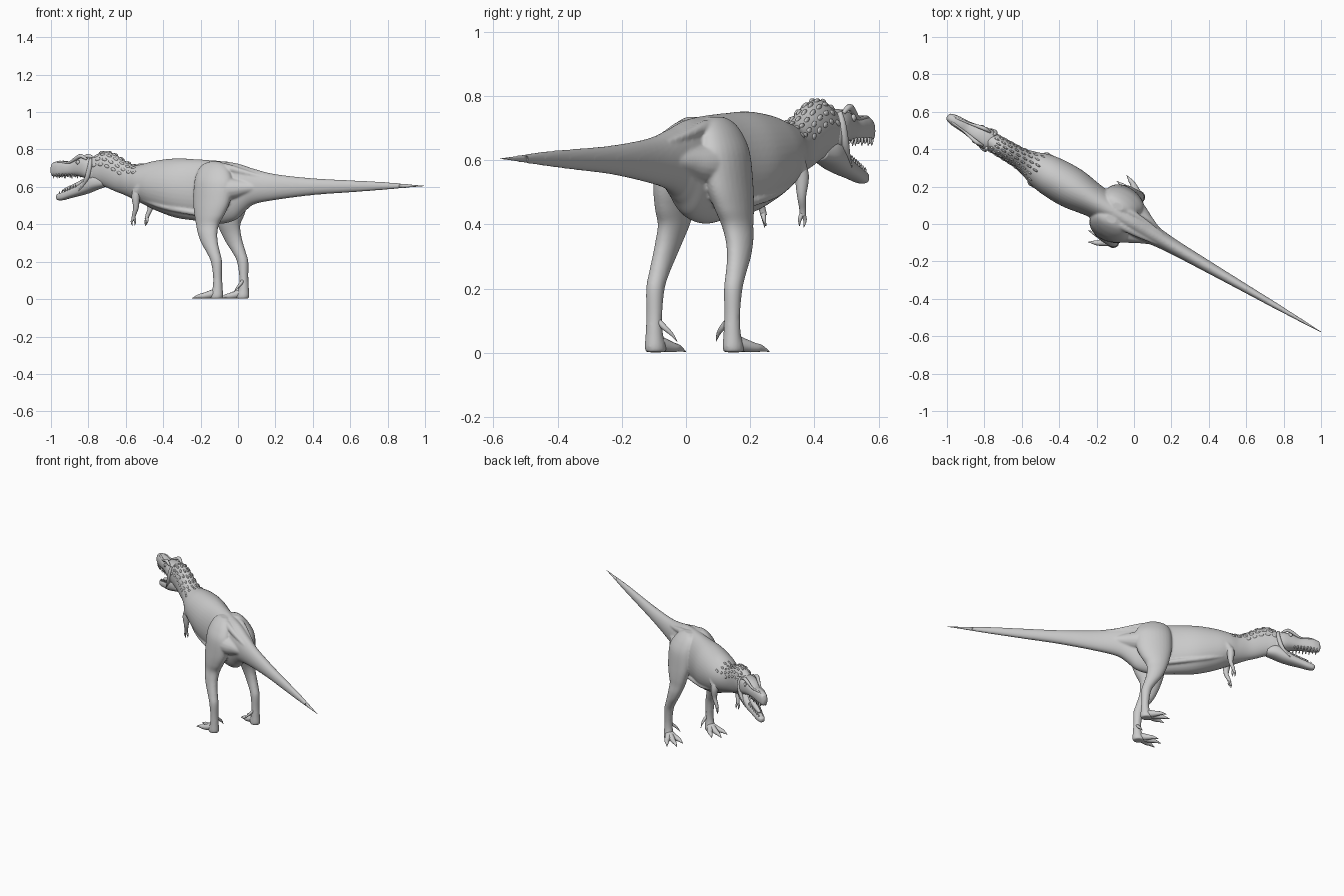
import bpy, bmesh, math
from mathutils import Vector

# Local frame: x runs head (-) to tail (+), y sideways; every object is turned 30 degrees.
TURN = math.radians(-30)


def finish(name, bm, mirror=False):
    bmesh.ops.recalc_face_normals(bm, faces=bm.faces)
    me = bpy.data.meshes.new(name)
    bm.to_mesh(me)
    bm.free()
    ob = bpy.data.objects.new(name, me)
    bpy.context.collection.objects.link(ob)
    ob.rotation_euler.z = TURN
    for p in me.polygons:
        p.use_smooth = True
    if mirror:
        m = ob.modifiers.new("mirror", 'MIRROR')
        m.use_axis = (False, True, False)
        m.use_mirror_merge = False
    return ob


def smooth_rows(rows, n):
    """Catmull-Rom interpolation of a table of section values."""
    out = []
    last = len(rows) - 1
    for i in range(last):
        a, b, c, d = rows[max(i - 1, 0)], rows[i], rows[i + 1], rows[min(i + 2, last)]
        for k in range(n):
            t = k / n
            out.append([0.5 * (2 * q + (r - p) * t + (2 * p - 5 * q + 4 * r - s) * t * t
                               + (3 * q - p - 3 * r + s) * t ** 3) for p, q, r, s in zip(a, b, c, d)])
    return out + [list(rows[-1])]


def skin(bm, rings):
    loops = [[bm.verts.new(v) for v in r] for r in rings]
    n = len(loops[0])
    for a, b in zip(loops, loops[1:]):
        for i in range(n):
            bm.faces.new((a[i], a[(i + 1) % n], b[(i + 1) % n], b[i]))
    bm.faces.new(loops[0])
    bm.faces.new(loops[-1])


def circle(n, p=1.0):
    for i in range(n):
        a = 2 * math.pi * i / n
        c, s = math.cos(a), math.sin(a)
        yield math.copysign(abs(c) ** p, c), math.copysign(abs(s) ** p, s)


def long_rings(rows, n=5, sides=32, p=1.0):
    """Sections along x: (x, bottom, top, half width)."""
    return [[(x, w * c, (lo + hi) / 2 + (hi - lo) / 2 * s) for c, s in circle(sides, p)]
            for x, lo, hi, w in smooth_rows(rows, n)]


def long_loft(name, rows, p=1.0):
    bm = bmesh.new()
    skin(bm, long_rings(rows, p=p))
    return finish(name, bm)


def tube(bm, pts, n=4, sides=10):
    """Tapered tube through points (x, y, z, radius)."""
    rows = smooth_rows(pts, n)
    rings = []
    for i, r in enumerate(rows):
        d = Vector(rows[min(i + 1, len(rows) - 1)][:3]) - Vector(rows[max(i - 1, 0)][:3])
        u = d.cross(Vector((0.1, 1, 0.1))).normalized()
        v = d.cross(u).normalized()
        rings.append([Vector(r[:3]) + (u * c + v * s) * max(r[3], 0.0005) for c, s in circle(sides)])
    skin(bm, rings)


def tubes(name, paths, mirror=True):
    bm = bmesh.new()
    for p in paths:
        tube(bm, p)
    return finish(name, bm, mirror)


def blob(bm, pos, size, tilt=0.0):
    vs = bmesh.ops.create_uvsphere(bm, u_segments=10, v_segments=6, radius=1)["verts"]
    for v in vs:
        x, y, z = (v.co[k] * size[k] for k in range(3))
        v.co = Vector(pos) + Vector((x * math.cos(tilt) - z * math.sin(tilt), y,
                                     x * math.sin(tilt) + z * math.cos(tilt)))


# Sharp end of the tail
long_loft("tail_tip", [(1.156, .6045, .6055, .001), (1.0, .594, .6165, .010)])

# Tail, trunk and neck sections
trunk = [(1.14, .602, .608, .003), (.9, .584, .626, .015), (.7, .571, .635, .022),
         (.46, .556, .646, .031), (.23, .530, .668, .041),
         (.10, .507, .696, .055), (.04, .47, .713, .064), (-.02, .422, .728, .071),
         (-.12, .402, .739, .078), (-.25, .418, .747, .09), (-.38, .435, .752, .11),
         (-.5, .473, .741, .108), (-.58, .508, .724, .095), (-.64, .533, .716, .074),
         (-.70, .557, .740, .059), (-.76, .577, .774, .055), (-.82, .60, .789, .053),
         (-.88, .615, .768, .05), (-.93, .64, .74, .035)]

# Thigh, shin and ankle: sections along z (z, x, half length, y, half width)
leg = [(.735, -.12, .03, .04, .02), (.718, -.12, .07, .048, .036), (.68, -.113, .098, .063, .052),
       (.62, -.105, .114, .080, .062), (.52, -.108, .108, .095, .058), (.45, -.115, .088, .107, .050),
       (.40, -.122, .067, .114, .043), (.35, -.115, .056, .126, .038), (.30, -.098, .048, .134, .033),
       (.25, -.073, .038, .138, .030), (.20, -.052, .031, .14, .028), (.12, -.045, .024, .14, .025),
       (.06, -.045, .027, .14, .027), (.02, -.052, .037, .14, .032), (.002, -.054, .034, .14, .03)]

# Muscle folds: hip to tail, thigh to tail, belly edge, shoulder
folds = [[(-.14, .035, .715, .018), (-.05, .042, .705, .020), (.04, .038, .682, .017), (.16, .028, .655, .008)],
         [(-.06, .066, .59, .07), (.0, .052, .59, .058), (.06, .038, .595, .042), (.16, .022, .60, .015)],
         [(-.12, .05, .445, .014), (-.27, .066, .468, .016), (-.42, .075, .497, .016), (-.54, .066, .53, .010)],
         [(-.50, .085, .66, .014), (-.56, .082, .60, .02), (-.59, .078, .555, .02)]]

# Body, legs and muscles fused into one skin
bm = bmesh.new()
skin(bm, long_rings(trunk, 6, 40))
skin(bm, [[(x + a * c, y + b * s, z) for c, s in circle(28)] for z, x, a, y, b in smooth_rows(leg, 5)])
for f in folds:
    tube(bm, f, sides=16)
body = finish("body", bm, True)
remesh = body.modifiers.new("fuse", 'REMESH')
remesh.mode = 'VOXEL'
remesh.voxel_size = 0.005
remesh.use_smooth_shade = True
relax = body.modifiers.new("relax", 'SMOOTH')
relax.factor = 0.5
relax.iterations = 10

# Skull with snout, and open lower jaw
long_loft("skull", [(-.85, .655, .745, .04), (-.88, .625, .756, .054), (-.92, .64, .760, .057),
                    (-.97, .655, .755, .048), (-1.02, .660, .735, .037), (-1.07, .658, .739, .033),
                    (-1.11, .655, .738, .030), (-1.14, .657, .728, .022), (-1.148, .664, .716, .016),
                    (-1.153, .68, .70, .006)], p=.8)
long_loft("lower_jaw", [(-.82, .60, .66, .035), (-.87, .585, .668, .05), (-.92, .567, .655, .05),
                        (-.97, .554, .615, .042), (-1.03, .541, .59, .033), (-1.08, .529, .572, .026),
                        (-1.11, .529, .563, .018), (-1.119, .54, .556, .007)], p=.8)

# Tongue, brow ridges, cheek folds and eyes
tubes("tongue", [[(-.93, 0, .635, .018), (-1.0, 0, .602, .018), (-1.06, 0, .585, .012),
                  (-1.08, 0, .582, .003)]], False)
tubes("brow_ridge", [[(-.91, .041, .748, .006), (-.945, .042, .765, .011), (-.98, .036, .752, .010),
                      (-1.03, .026, .730, .006), (-1.09, .018, .734, .006), (-1.12, .013, .730, .003)]])
tubes("cheek_fold", [[(-.885, .042, .750, .008), (-.885, .052, .71, .012), (-.90, .052, .655, .013),
                      (-.93, .046, .61, .008), (-.96, .041, .58, .003)]])
bm = bmesh.new()
blob(bm, (-.962, .047, .732), (.012, .008, .012))
finish("eye", bm, True)

# Short teeth along both jaws
teeth = []
for i in range(8):
    x = -.99 - i * .020
    w = (.033 - .012 * max(0, i - 5) / 2) * .85
    h = .011 + .007 * (i % 2)
    teeth.append([(x, w, .670, .0045), (x + .002, w, .66 - h * .3, .0035), (x + .005, w, .662 - h, .0006)])
for i in range(7):
    x = -.985 - i * .018
    z = .604 - i * .0062
    w = (.035 - i * .003) * .85
    teeth.append([(x, w, z - .008, .004), (x, w, z + .004, .003), (x + .003, w, z + .012, .0006)])
tubes("teeth", teeth)

# Raised scales in staggered rows over the neck
bm = bmesh.new()
neck = [r for r in smooth_rows(trunk, 6) if -.875 < r[0] < -.60]
for j, deg in enumerate((10, 32, 54, 74)):
    a = math.radians(deg)
    for k in range(2 * (j % 2) + (8 if j == 3 else 0), len(neck) - 1, 4):
        x, lo, hi, w = neck[k]
        slope = (neck[k + 1][2] - hi) / (neck[k + 1][0] - x)
        blob(bm, (x, w * .97 * math.sin(a), (lo + hi) / 2 + (hi - lo) * .49 * math.cos(a)),
             (.016, .006, .009), math.atan(slope))
finish("neck_scales", bm, True)

# Three clawed toes and a small raised inner toe
toes = []
for mid, tip in (((-.13, .147), (-.195, .152)), ((-.112, .182), (-.164, .206)), ((-.115, .11), (-.168, .098))):
    kx, ky = (mid[0] * .6 + tip[0] * .4, mid[1] * .6 + tip[1] * .4)
    toes.append([(-.055, .14, .035, .024), ((mid[0] - .055) / 2, (mid[1] + .14) / 2, .024, .021),
                 (*mid, .017, .015), (kx, ky, .015, .011), (*tip, .004, .001)])
toes.append([(-.042, .125, .10, .009), (-.046, .105, .08, .009), (-.055, .085, .06, .006),
             (-.066, .07, .036, .001)])
tubes("toes", toes)

# Small arms with two clawed fingers
tubes("arm", [[(-.575, .065, .60, .026), (-.585, .078, .55, .024), (-.585, .078, .49, .015),
               (-.60, .073, .45, .011), (-.606, .07, .428, .010)],
              [(-.602, .072, .435, .008), (-.613, .074, .415, .006), (-.612, .07, .39, .001)],
              [(-.602, .07, .435, .008), (-.598, .064, .415, .006), (-.603, .06, .395, .001)]])
